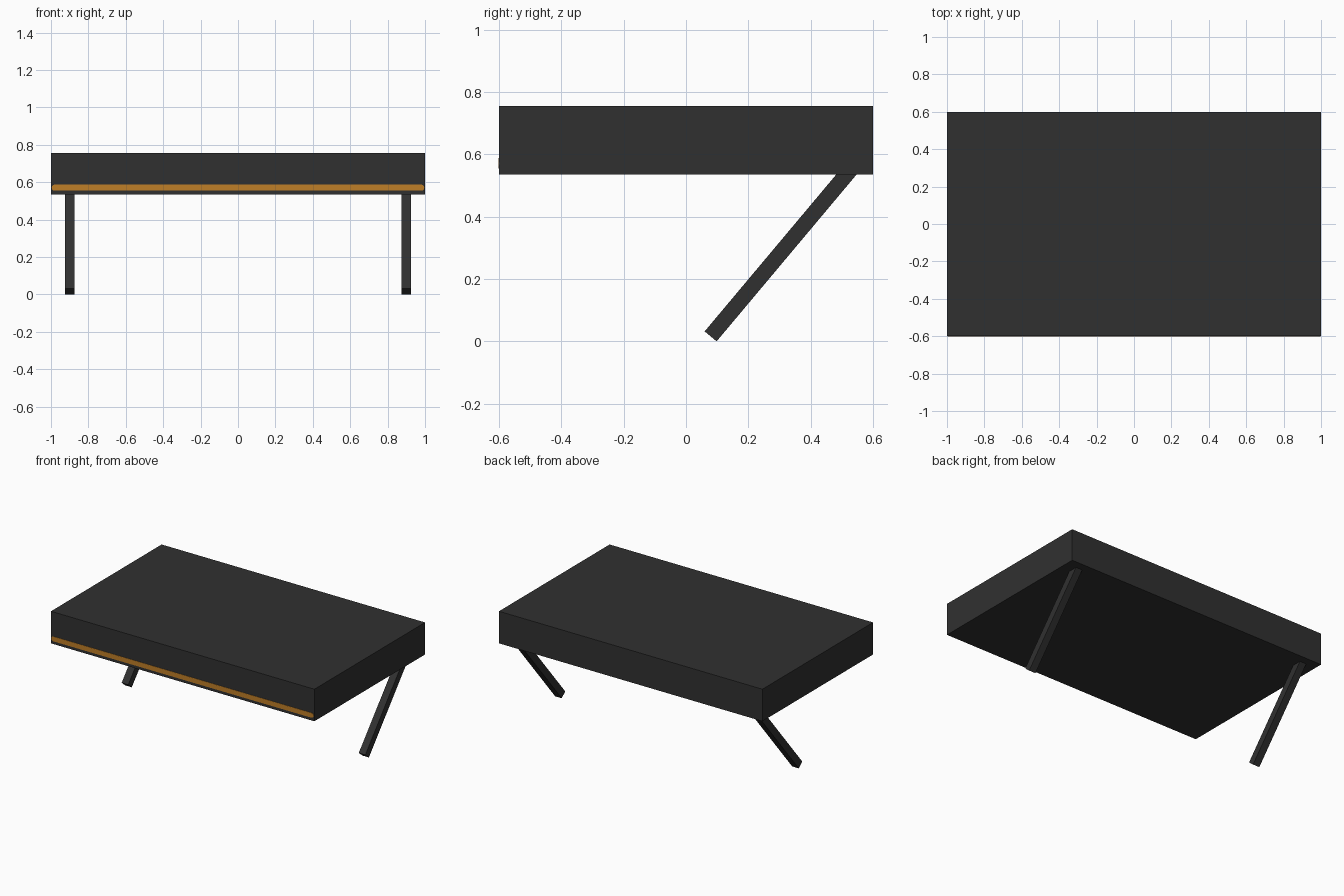
import bpy, bmesh, math
from mathutils import Matrix, Vector

if "Cube" in bpy.data.objects:
    bpy.data.objects.remove(bpy.data.objects["Cube"])


def material(name, rgb):
    m = bpy.data.materials.new(name)
    m.diffuse_color = (*rgb, 1.0)
    m.use_nodes = True
    m.node_tree.nodes["Principled BSDF"].inputs["Base Color"].default_value = m.diffuse_color
    return m


charcoal = material("charcoal", (0.030, 0.030, 0.030))
amber = material("amber", (0.52, 0.21, 0.02))


def finish(name, bm, mat):
    bmesh.ops.recalc_face_normals(bm, faces=bm.faces)
    mesh = bpy.data.meshes.new(name)
    bm.to_mesh(mesh)
    bm.free()
    mesh.materials.append(mat)
    obj = bpy.data.objects.new(name, mesh)
    bpy.context.collection.objects.link(obj)
    return obj


def box(name, size, centre, mat, tilt=0.0):
    bm = bmesh.new()
    bmesh.ops.create_cube(bm, size=1.0)
    bm.transform(Matrix.Translation(centre) @ Matrix.Rotation(tilt, 4, 'X')
                 @ Matrix.Diagonal((*size, 1.0)))
    return finish(name, bm, mat)


# Slab body
box("body", (2.0, 1.2, 0.22), (0, 0, 0.645), charcoal)

# Rear legs: square bars raked 40 degrees, sunk slightly into the body
LEG, LENGTH, RAKE = 0.05, 0.70, math.radians(40)
axis = Vector((0, math.sin(RAKE), math.cos(RAKE)))
foot = Vector((0, 0.079, LEG / 2 * math.sin(RAKE)))
for side, name in ((-1, "left_leg"), (1, "right_leg")):
    centre = foot + axis * LENGTH / 2 + Vector((side * 0.9, 0, 0))
    box(name, (LEG, LEG, LENGTH), centre, charcoal, -RAKE)

# Thin round-ended light strip along the lower front edge
R, HALF, Z = 0.0165, 0.996, 0.571
bm = bmesh.new()
outline = []
for side in (1, -1):
    for i in range(7):
        a = -math.pi / 2 + math.pi * i / 6
        outline.append(bm.verts.new((side * (HALF - R + R * math.cos(a)), -0.598,
                                     Z + side * R * math.sin(a))))
face = bm.faces.new(outline)
ext = bmesh.ops.extrude_face_region(bm, geom=[face])
bmesh.ops.translate(bm, vec=(0, -0.004, 0),
                    verts=[v for v in ext["geom"] if isinstance(v, bmesh.types.BMVert)])
finish("front_light_strip", bm, amber)
